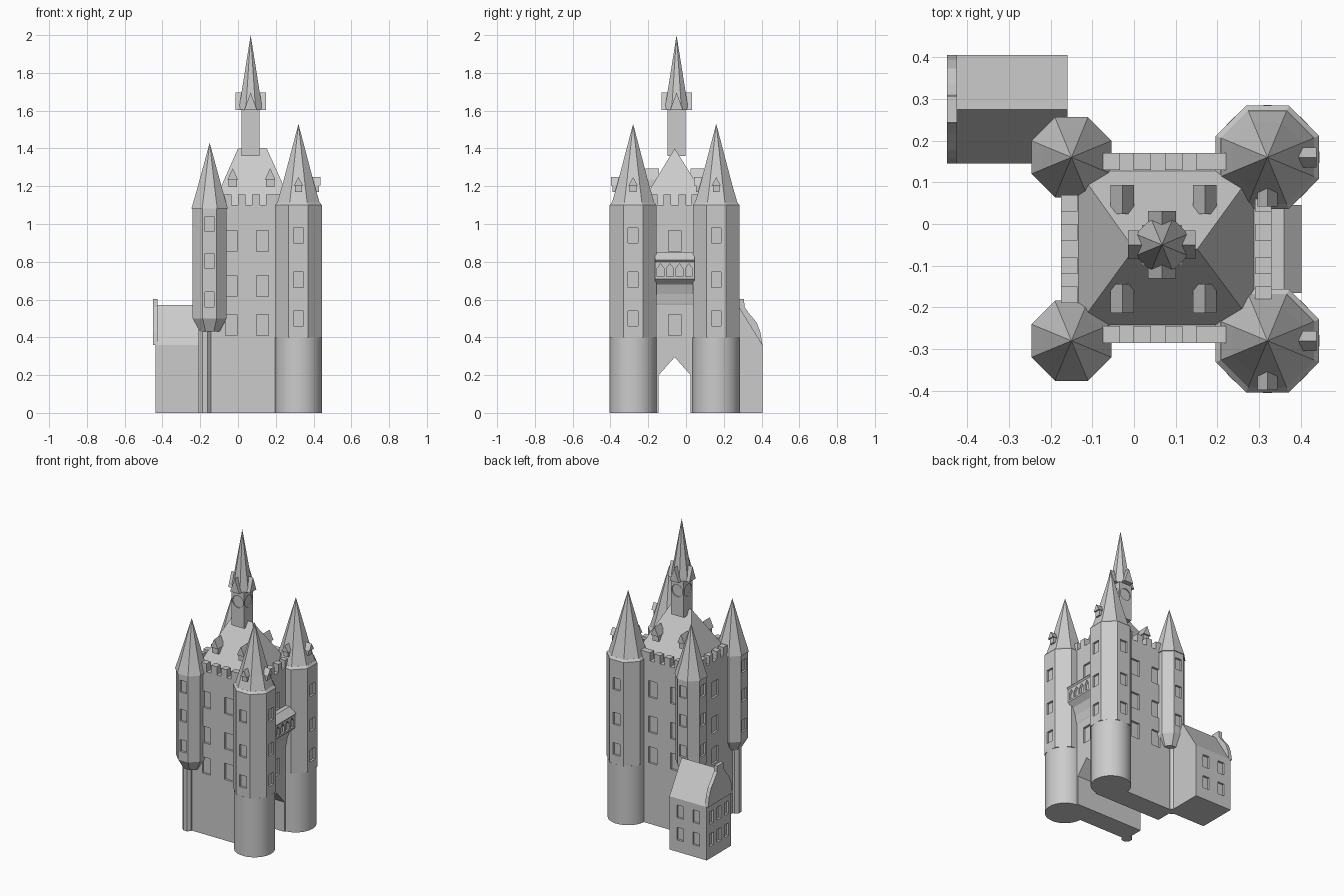
import bpy, bmesh
from math import pi, sin, cos, radians
from mathutils import Matrix

if "Cube" in bpy.data.objects:
    bpy.data.objects.remove(bpy.data.objects["Cube"])

CY = -0.06                      # keep centre line in y
T, R = Matrix.Translation, lambda a: Matrix.Rotation(radians(a), 4, 'Z')


def side(x, y, angle, dist):
    """Frame on a wall: local -y points outward (0 front, 90 right, 180 back, 270 left)."""
    return T((x, y, 0)) @ R(angle) @ T((0, -dist, 0))


def finish(name, bm):
    bmesh.ops.recalc_face_normals(bm, faces=bm.faces)
    me = bpy.data.meshes.new(name)
    bm.to_mesh(me)
    bm.free()
    ob = bpy.data.objects.new(name, me)
    bpy.context.collection.objects.link(ob)
    return ob


def add_prism(bm, pts, y0, y1, M=Matrix()):
    """Profile in local x/z extruded from local y0 to y1."""
    a = [bm.verts.new(M @ Matrix.Translation((u, y0, v)).translation) for u, v in pts]
    b = [bm.verts.new(M @ Matrix.Translation((u, y1, v)).translation) for u, v in pts]
    bm.faces.new(a)
    bm.faces.new(b[::-1])
    n = len(pts)
    for i in range(n):
        bm.faces.new((a[i], b[i], b[(i + 1) % n], a[(i + 1) % n]))


def rect(u, z0, z1, w):
    return [(u - w / 2, z0), (u + w / 2, z0), (u + w / 2, z1), (u - w / 2, z1)]


def box(name, x0, x1, y0, y1, z0, z1):
    bm = bmesh.new()
    add_prism(bm, rect((x0 + x1) / 2, z0, z1, x1 - x0), y0, y1)
    return finish(name, bm)


def lathe(name, x, y, prof, n=8):
    """Faceted solid of revolution; prof is (apothem, z), flats face the axes."""
    bm = bmesh.new()
    k = 1 / cos(pi / n)
    rings = []
    for r, z in prof:
        if r == 0:
            rings.append([bm.verts.new((x, y, z))])
        else:
            rings.append([bm.verts.new((x + r * k * cos((i + .5) * 2 * pi / n),
                                        y + r * k * sin((i + .5) * 2 * pi / n), z)) for i in range(n)])
    bm.faces.new(rings[0][::-1])
    for a, b in zip(rings, rings[1:]):
        for i in range(n):
            j = (i + 1) % n
            bm.faces.new((a[i], a[j], b[0]) if len(b) == 1 else (a[i], a[j], b[j], b[i]))
    if len(rings[-1]) > 1:
        bm.faces.new(rings[-1])
    return finish(name, bm)


def cut(ob, shapes, depth=0.014):
    """Recess shapes [(frame, profile)] into an object."""
    bm = bmesh.new()
    for M, pts in shapes:
        add_prism(bm, pts, -0.02, depth, M)
    cutter = finish(ob.name + "_cutter", bm)
    cutter.hide_render = True
    cutter.hide_viewport = True
    mod = ob.modifiers.new("recess", 'BOOLEAN')
    mod.operation, mod.solver, mod.object = 'DIFFERENCE', 'EXACT', cutter


def dormer(name, M, length, z0, ze, zr, w):
    """Small box with an overhanging gabled roof."""
    bm = bmesh.new()
    add_prism(bm, rect(0, z0, ze, w), 0.01, length, M)
    h = w / 2 + 0.006
    add_prism(bm, [(-h, ze), (h, ze), (0, zr)], 0, length, M)
    return finish(name, bm)


# Keep with window recesses and a pointed gate passage
KX0, KX1, KY0, KY1 = -0.175, 0.33, -0.285, 0.17
keep = box("keep", KX0, KX1, KY0, KY1, 0, 1.1)
gate = [(-0.085, -0.05), (0.085, -0.05), (0.085, 0.2), (0, 0.295), (-0.085, 0.2)]
cut(keep, [(side(KX1, CY, 90, 0), gate)], 0.6)
wins = []
for z in (0.41, 0.617, 0.855):
    for x in (-0.035, 0.13):
        wins += [(side(0, KY0, 0, 0), rect(x, z, z + .11, .062)),
                 (side(0, KY1, 180, 0), rect(-x, z, z + .11, .062))]
    wins.append((side(KX0, CY, 270, 0), rect(0, z, z + .11, .066)))
    if z != 0.617:
        wins.append((side(KX1, CY, 90, 0), rect(0, z, z + .11, .066)))
keep_cut = cut(keep, wins)

# Battlements
bm = bmesh.new()
for x in (-0.055, 0.02, 0.095, 0.17, 0.21):
    for y in (KY0, KY1 - .04):
        add_prism(bm, rect(x, 1.09, 1.155, .042), y, y + .04)
for y in (-.11, -.04, .04, .11):
    for x in (KX0 + .02, KX1 - .02):
        add_prism(bm, rect(x, 1.09, 1.155, .04), CY + y - .02, CY + y + .02)
finish("battlements", bm)

# Hipped main roof
bm = bmesh.new()
c = [bm.verts.new(p) for p in ((-.135, -.245, 1.095), (.29, -.245, 1.095), (.29, .13, 1.095),
                               (-.135, .13, 1.095), (0, CY, 1.4), (.152, CY, 1.4))]
for f in ((3, 2, 1, 0), (0, 1, 5, 4), (1, 2, 5), (2, 3, 4, 5), (3, 0, 4)):
    bm.faces.new([c[i] for i in f])
finish("main_roof", bm)
for x in (-0.028, 0.17):
    for a in (0, 180):
        dormer("roof_dormer", side(x, CY, a, .154), .07, 1.195, 1.235, 1.295, .044)

# Clock tower, spire and spire gables
SX, SY = 0.067, -0.05
clock = box("clock_tower", SX - .048, SX + .048, SY - .048, SY + .048, 1.36, 1.605)
disc = [(.04 * cos(i * pi / 16), 1.53 + .04 * sin(i * pi / 16)) for i in range(32)]
cut(clock, [(side(SX, SY, a, .048), disc) for a in (0, 90, 180, 270)], 0.007)
lathe("spire", SX, SY, [(.063, 1.603), (0, 2.0)])
for a in (0, 90, 180, 270):
    bm = bmesh.new()
    add_prism(bm, [(-.034, 1.603), (.034, 1.603), (0, 1.697)], 0, .06, side(SX, SY, a, .081))
    finish("spire_gable", bm)

for y, out in ((-0.28, 0), (0.16, 180)):
    # Large right towers: round base, octagonal shaft, pointed roof
    x = 0.32
    base = lathe("tower_base", x, y, [(.125, 0), (.125, .4)], 48)
    base.data.polygons.foreach_set("use_smooth", [abs(p.normal.z) < .5 for p in base.data.polygons])
    shaft = lathe("tower_shaft", x, y, [(.124, .4), (.124, 1.1), (.112, 1.115)])
    cut(shaft, [(side(x, y, a, .124), rect(0, z, z + .08, .052))
                for a in (out, 90) for z in (.46, .665, .9)])
    lathe("tower_roof", x, y, [(.113, 1.11), (.084, 1.21), (0, 1.53)])
    for a in (0, 90):
        dormer("tower_dormer", side(x, y, a, .118), .06, 1.17, 1.205, 1.248, .036)

    # Corbelled left turrets on slim piers
    x = -0.15
    turret = lathe("turret", x, y, [(.052, .43), (.09, .5), (.09, 1.085)])
    cut(turret, [(side(x, y, a, .09), rect(0, z, z + .08, .048))
                 for a in (out, 270) for z in (.56, .765, .96)])
    lathe("turret_roof", x, y, [(.096, 1.083), (.068, 1.18), (0, 1.43)])
    lathe("turret_pier", x - .026, y, [(.032, 0), (.032, .45)])

# Covered balcony between the right towers, on a curved corbel
prof = [(.32, .54), (.333, .58), (.342, .63), (.36, .68), (.393, .71), (.393, .8),
        (.402, .81), (.36, .85), (.32, .85)]
bm = bmesh.new()
add_prism(bm, prof, CY - .105, CY + .105)
balcony = finish("balcony", bm)
arch = [(-.018, .722), (.018, .722), (.018, .765), (0, .79), (-.018, .765)]
cut(balcony, [(side(.393, CY, 90, 0), [(u + o, v) for u, v in arch])
              for o in (-.075, -.025, .025, .075)])

# Side house with a curved gable
HY, HX = 0.275, -0.438
bm = bmesh.new()
add_prism(bm, [(-.13, 0), (.13, 0), (.13, .36), (0, .57), (-.13, .36)],
          0, .278, side(HX, HY, 270, 0))
house = finish("side_house", bm)
cut(house, [(side(0, HY, 180, .13), rect(u, z, z + .085, .05))
            for u in (.24, .36) for z in (.08, .23)] +
    [(side(HX, HY, 270, 0), rect(u, z, z + .085, .045))
     for u in (-.08, 0, .08) for z in (.08, .23)])
half = [(.13, .36), (.118, .43), (.098, .48), (.06, .525), (.035, .56), (.032, .602)]
bm = bmesh.new()
add_prism(bm, half + [(-u, v) for u, v in half[::-1]], 0, .024, side(-.449, HY, 270, 0))
finish("curved_gable", bm)
